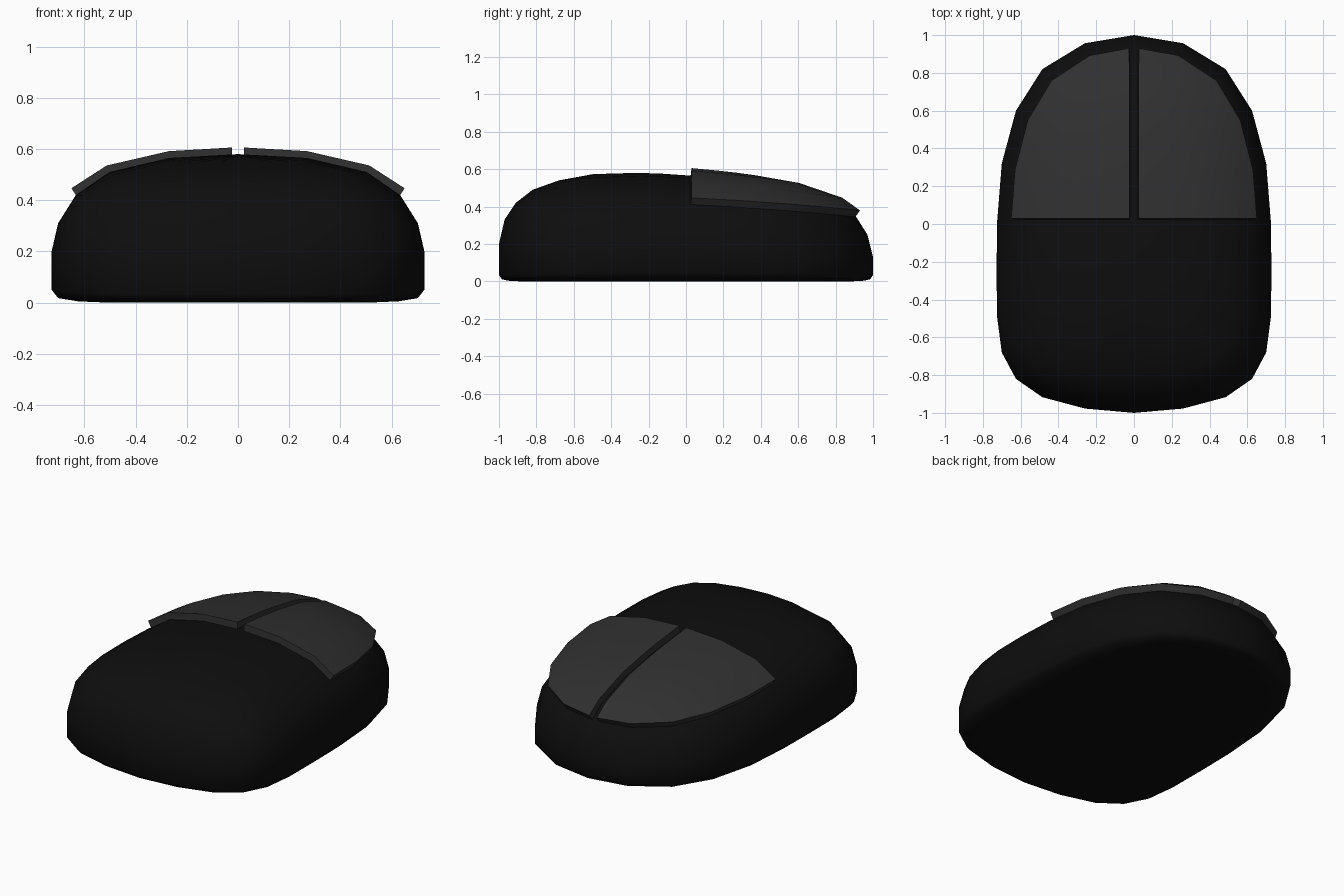
import bpy, bmesh

if "Cube" in bpy.data.objects:
    bpy.data.objects.remove(bpy.data.objects["Cube"])

MID = -0.24          # y of the widest, tallest station
# right half of the plan outline, front tip to back tip
HALF = [(0, 1), (.26, .957), (.485, .82), (.625, .6), (.70, .32), (.724, .02), (.728, MID),
        (.725, -.49), (.70, -.68), (.625, -.82), (.485, -.917), (.26, -.977), (0, -1)]
OUTLINE = HALF + [(-x, y) for x, y in HALF[-2:0:-1]]

# stacked loops: width factor, +y reach, -y reach, z at side, z at +y end, z at -y end
BASE = [(.70, .88, .88, 0, 0, 0),
        (.86, .955, .955, .005, .004, .004),
        (.965, .985, .985, .018, .012, .012),
        (1, 1, 1, .05, .035, .035),
        (1, 1, 1, .2, .13, .2)]
SHOULDER = [(.965, .97, .97, .31, .25, .33)]
CROWN = [(.87, .91, .91, .42, .345, .42),
         (.69, .82, .82, .51, .41, .49),
         (.37, .6, .68, .565, .485, .54),
         (0, .32, .5, .58, .535, .573)]


def material(name, value):
    mat = bpy.data.materials.new(name)
    mat.use_nodes = True
    colour = (value, value, value, 1)
    mat.diffuse_color = colour
    bsdf = mat.node_tree.nodes["Principled BSDF"]
    bsdf.inputs["Base Color"].default_value = colour
    bsdf.inputs["Roughness"].default_value = 0.6
    return mat


def loop_points(width, front, back, z_side, z_front, z_back):
    """Outline squeezed to one level, its height easing towards both ends."""
    for x, y in OUTLINE:
        end, reach, z_end = (1, front, z_front) if y >= MID else (-1, -back, z_back)
        t = (y - MID) / (end - MID)
        yield x * width, MID + t * (reach - MID), z_side + (z_end - z_side) * t ** 1.5


def shell(levels, closed_base=False):
    bm = bmesh.new()
    loops = [[bm.verts.new(p) for p in loop_points(*lv)] for lv in levels]
    n = len(OUTLINE)
    for low, high in zip(loops, loops[1:]):
        for i in range(n):
            j = (i + 1) % n
            bm.faces.new((low[i], low[j], high[j], high[i]))
    if closed_base:
        bm.faces.new(loops[0])
    bmesh.ops.remove_doubles(bm, verts=bm.verts, dist=1e-4)
    bmesh.ops.recalc_face_normals(bm, faces=bm.faces)
    # an open crown must face up
    if not closed_base and sum(f.normal.z for f in bm.faces) < 0:
        bmesh.ops.reverse_faces(bm, faces=bm.faces)
    bm.normal_update()
    return bm


def finish(bm, name, mat, angle):
    mesh = bpy.data.meshes.new(name)
    bm.to_mesh(mesh)
    bm.free()
    obj = bpy.data.objects.new(name, mesh)
    bpy.context.collection.objects.link(obj)
    mesh.materials.append(mat)
    bpy.ops.object.select_all(action="DESELECT")
    obj.select_set(True)
    bpy.context.view_layer.objects.active = obj
    bpy.ops.object.shade_smooth_by_angle(angle=angle)


def button(name, side, mat):
    """Quarter of the crown, cut free and thickened outwards."""
    bm = shell(CROWN)
    for co, no in (((0, .025, 0), (0, -1, 0)), ((side * .022, 0, 0), (-side, 0, 0))):
        bmesh.ops.bisect_plane(bm, geom=bm.verts[:] + bm.edges[:] + bm.faces[:],
                               plane_co=co, plane_no=no, clear_outer=True)
    bm.normal_update()
    bm.verts.index_update()
    top = {tuple(round(c, 5) for c in v.co): v.normal.copy() for v in bm.verts}
    out = bmesh.ops.extrude_face_region(bm, geom=bm.faces[:], use_keep_orig=True)
    for v in out["geom"]:
        if isinstance(v, bmesh.types.BMVert):
            v.co += top[tuple(round(c, 5) for c in v.co)] * .042
    bmesh.ops.recalc_face_normals(bm, faces=bm.faces)
    finish(bm, name, mat, .6)


body_black = material("body black", .0042)
button_grey = material("button dark grey", .029)

finish(shell(BASE + SHOULDER + CROWN, closed_base=True), "body", body_black, 1.2)
button("left_button", 1, button_grey)
button("right_button", -1, button_grey)
